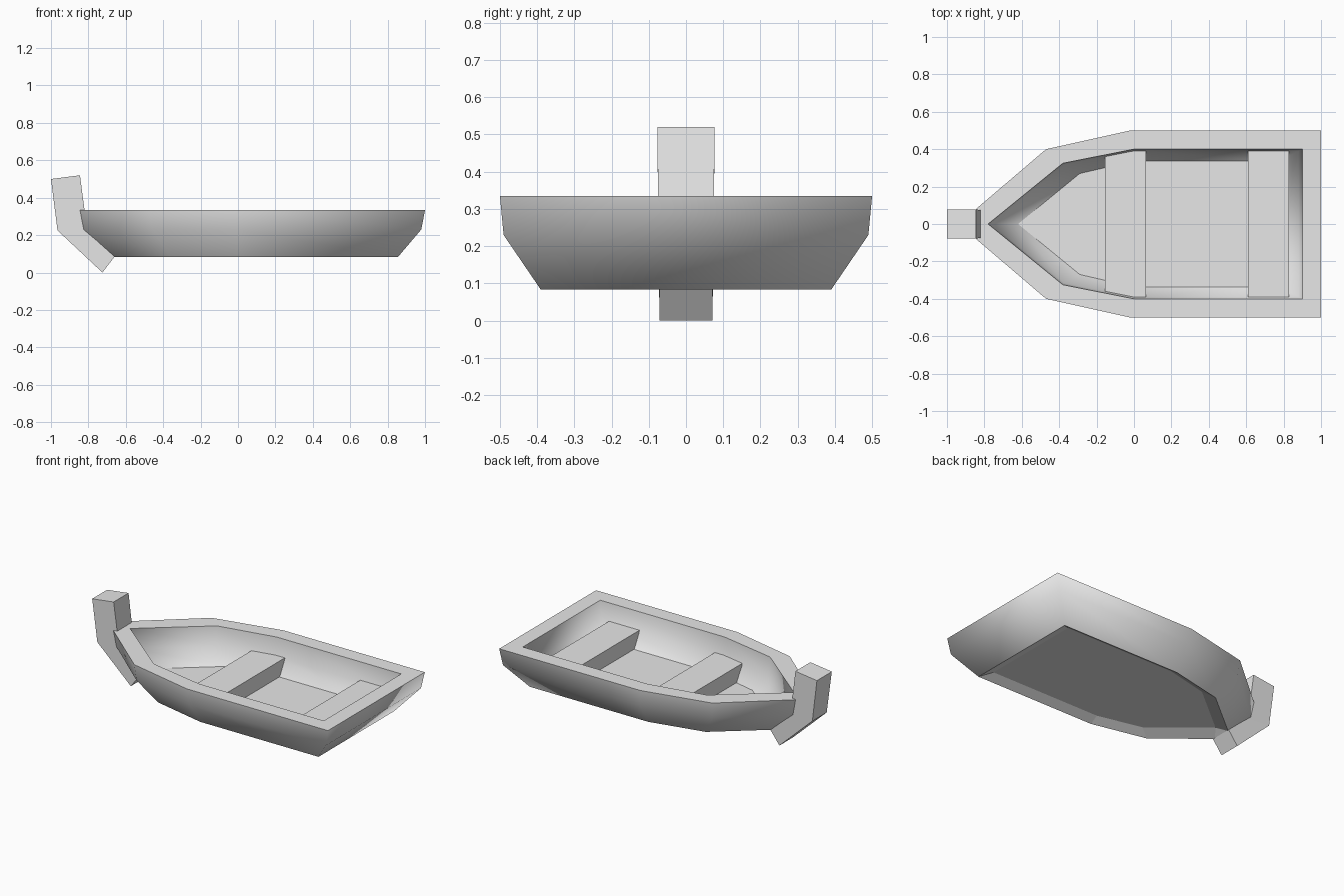
import bpy, bmesh

cube = bpy.data.objects.get("Cube")
if cube:
    bpy.data.objects.remove(cube)

grey = bpy.data.materials.new("light_grey")
grey.use_nodes = True
grey.diffuse_color = (0.8, 0.8, 0.8, 1)
grey.node_tree.nodes["Principled BSDF"].inputs["Base Color"].default_value = (0.8, 0.8, 0.8, 1)


def finish(bm, name):
    bmesh.ops.recalc_face_normals(bm, faces=bm.faces)
    mesh = bpy.data.meshes.new(name)
    bm.to_mesh(mesh)
    bm.free()
    mesh.materials.append(grey)
    obj = bpy.data.objects.new(name, mesh)
    bpy.context.collection.objects.link(obj)
    return obj


def mirrored(half):
    """Closed outline from its +y half, listed bow to stern."""
    return half + [(x, -y) for x, y in reversed(half)]


def bridge(bm, a, b):
    n = len(a)
    return [bm.faces.new((a[i], a[(i + 1) % n], b[(i + 1) % n], b[i])) for i in range(n)]


# Hull: rings up the outside, over the gunwale, down the inside to the floor
rings = [
    (0.083, [(-0.665, 0.06), (-0.36, 0.31), (0, 0.39), (0.855, 0.39)]),
    (0.23, [(-0.825, 0.075), (-0.46, 0.39), (-0.01, 0.49), (0.98, 0.49)]),
    (0.335, [(-0.845, 0.08), (-0.47, 0.4), (-0.02, 0.5), (1, 0.5)]),
    (0.335, [(-0.78, 0), (-0.38, 0.325), (0, 0.4), (0.9, 0.4)]),
    (0.21, [(-0.765, 0), (-0.375, 0.315), (0, 0.39), (0.88, 0.39)]),
    (0.115, [(-0.62, 0), (-0.29, 0.27), (0, 0.337), (0.785, 0.337)]),
]
bm = bmesh.new()
loops = [[bm.verts.new((x, y, z)) for x, y in mirrored(half)] for z, half in rings]
for i, loop in enumerate(loops):
    for f in bridge(bm, loop, loops[(i + 1) % len(loops)]):
        f.smooth = i in (0, 1, 3, 4)
bm.faces.new(loops[-1])
# Crisp gunwale, bottom rim and floor; the sides between them stay soft
for i in (0, 2, 3, 5):
    n = len(loops[i])
    for k in range(n):
        bm.edges.get((loops[i][k], loops[i][(k + 1) % n])).smooth = False
bmesh.ops.remove_doubles(bm, verts=bm.verts, dist=0.0005)
finish(bm, "hull")


# Seats: solid benches narrowing toward the floor
def bench(name, half):
    bm = bmesh.new()
    outline = mirrored(half)
    top = [bm.verts.new((x, y, 0.22)) for x, y in outline]
    base = [bm.verts.new((x, y * 0.9, 0.117)) for x, y in outline]
    bridge(bm, base, top)
    bm.faces.new(top)
    bm.faces.new(base)
    finish(bm, name)


bench("middle_seat", [(-0.155, 0.36), (0, 0.392), (0.065, 0.392)])
bench("stern_seat", [(0.61, 0.392), (0.83, 0.392)])

# Stem post: bent beam at the bow, slightly wider at the top
sections = [((-0.725, 0), (-0.66, 0.085), 0.071),
            ((-0.965, 0.225), (-0.805, 0.215), 0.074),
            ((-1, 0.5), (-0.845, 0.52), 0.077)]
bm = bmesh.new()
quads = [[bm.verts.new((p[0], y, p[1])) for p, y in ((a, -w), (b, -w), (b, w), (a, w))]
         for a, b, w in sections]
bridge(bm, quads[0], quads[1])
bridge(bm, quads[1], quads[2])
bm.faces.new(quads[0])
bm.faces.new(quads[2])
finish(bm, "stem_post")
